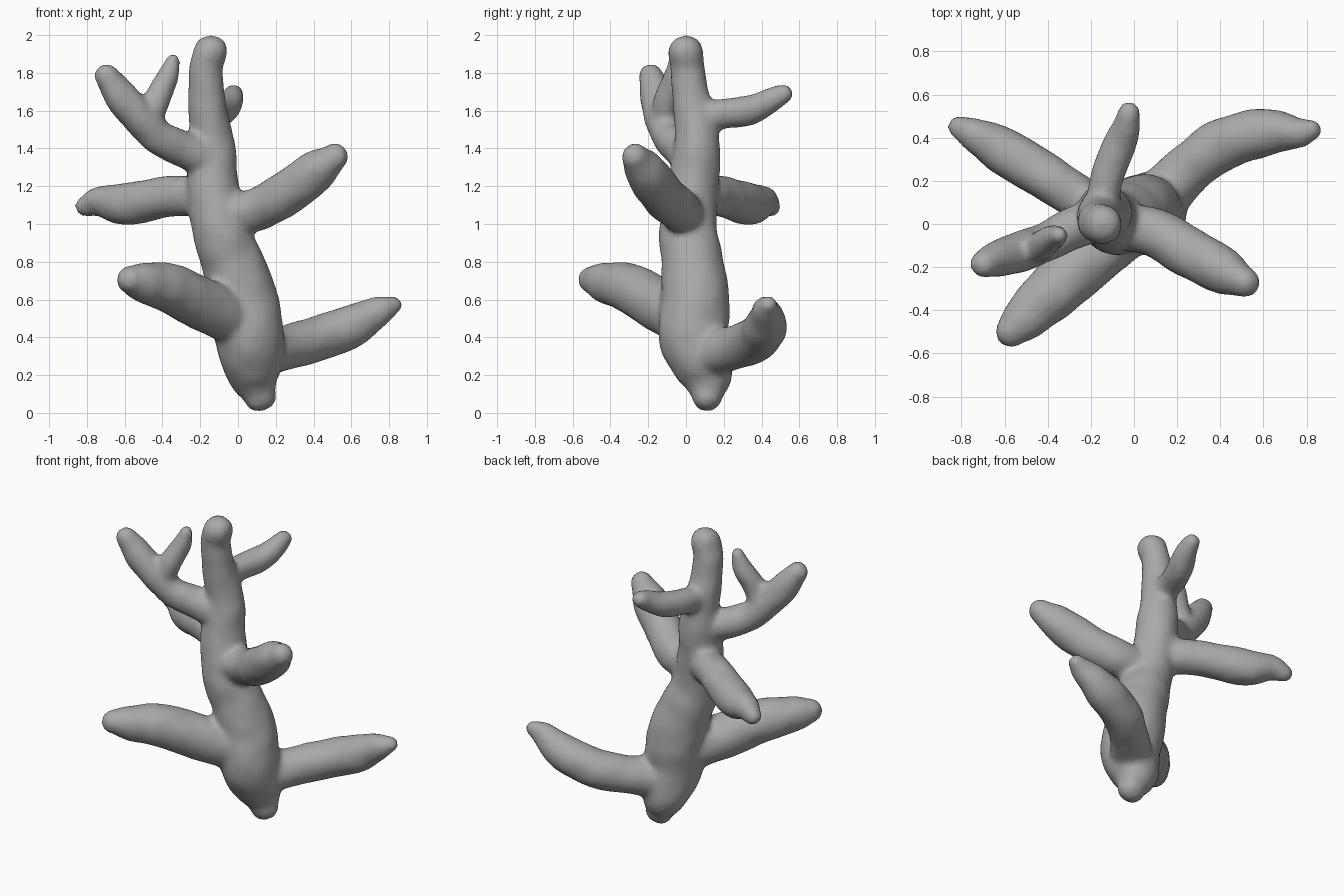
import bpy, bmesh, math
from mathutils import Vector, noise

cube = bpy.data.objects.get("Cube")
if cube:
    bpy.data.objects.remove(cube, do_unlink=True)

SIDES, STEPS = 24, 6


def catmull(a, b, c, d, t):
    return 0.5 * (2 * b + (c - a) * t + (2 * a - 5 * b + 4 * c - d) * t * t
                  + (3 * b - a - 3 * c + d) * t ** 3)


def limb(bm, points, round_start=False):
    """Closed tapering tube through (x, y, z, radius) points, with domed ends."""
    p = [Vector(q) for q in points]
    p = [2 * p[0] - p[1]] + p + [2 * p[-1] - p[-2]]
    path = [catmull(*p[i:i + 4], k / STEPS) for i in range(len(p) - 3) for k in range(STEPS)]
    path.append(p[-2])
    # Domed ends: extra shrinking rings past each end
    def dome(end, inner):
        out = (end.xyz - inner.xyz).normalized()
        r = end.w
        return [Vector((*(end.xyz + out * r * math.sin(a)), r * math.cos(a)))
                for a in (math.radians(20 * k) for k in range(1, 5))]
    path = dome(path[0], path[1])[::-1] + path + dome(path[-1], path[-2])
    side = None
    rings = []
    for i, c in enumerate(path):
        tangent = (path[min(i + 1, len(path) - 1)].xyz - path[max(i - 1, 0)].xyz).normalized()
        if side is None:
            side = tangent.orthogonal()
        side = (side - tangent * side.dot(tangent)).normalized()
        other = tangent.cross(side)
        rings.append([bm.verts.new(c.xyz + c.w * (side * math.cos(a) + other * math.sin(a)))
                      for a in (2 * math.pi * k / SIDES for k in range(SIDES))])
    for r0, r1 in zip(rings, rings[1:]):
        for k in range(SIDES):
            j = (k + 1) % SIDES
            bm.faces.new((r0[k], r0[j], r1[j], r1[k]))
    bm.faces.new(rings[0][::-1])
    bm.faces.new(rings[-1])


trunk = [(.115, .11, .09, .085), (.085, .105, .2, .145), (.06, .04, .4, .185),
         (.03, .05, .6, .182), (-.03, .035, .8, .165), (-.09, .01, .96, .152),
         (-.135, .035, 1.2, .138), (-.135, .06, 1.4, .122), (-.16, .04, 1.6, .104),
         (-.172, .01, 1.8, .092), (-.145, 0, 1.91, .092)]
branches = [
    # lower left
    [(.08, .08, .30, .13), (.25, .25, .345, .118), (.4, .365, .39, .122),
     (.6, .425, .46, .113), (.75, .425, .54, .078), (.82, .44, .57, .05)],
    # lower front right
    [(0, 0, .48, .13), (-.18, -.14, .57, .14), (-.36, -.3, .66, .133),
     (-.5, -.43, .69, .108), (-.575, -.5, .705, .075)],
    # middle back right
    [(-.13, .03, 1.13, .1), (-.3, .15, 1.15, .108), (-.45, .245, 1.13, .112),
     (-.6, .335, 1.105, .112), (-.73, .41, 1.12, .083), (-.81, .45, 1.095, .055)],
    # middle front left
    [(-.08, 0, 1.04, .11), (.1, -.04, 1.08, .115), (.25, -.13, 1.16, .118),
     (.4, -.21, 1.27, .112), (.51, -.27, 1.355, .073)],
    # upper right and its twig
    [(-.15, .03, 1.34, .1), (-.3, -.03, 1.4, .098), (-.42, -.09, 1.46, .092),
     (-.53, -.13, 1.57, .092), (-.63, -.16, 1.69, .088), (-.695, -.185, 1.785, .066)],
    [(-.47, -.11, 1.54, .07), (-.43, -.1, 1.66, .072), (-.37, -.06, 1.78, .058),
     (-.345, -.05, 1.86, .042)],
    # upper back
    [(-.15, .05, 1.56, .08), (-.13, .2, 1.585, .077), (-.09, .32, 1.6, .08),
     (-.04, .43, 1.645, .072), (-.025, .515, 1.685, .053)],
]

# Trunk and branches in one mesh, with slightly lumpy skin
bm = bmesh.new()
for points in [trunk] + branches:
    limb(bm, points)
bmesh.ops.recalc_face_normals(bm, faces=bm.faces)
bm.normal_update()
for v in bm.verts:
    v.co += v.normal * 0.008 * noise.noise(v.co * 9)
mesh = bpy.data.meshes.new("branching_coral")
bm.to_mesh(mesh)
bm.free()
coral = bpy.data.objects.new("branching_coral", mesh)
bpy.context.collection.objects.link(coral)

# Fuse the limbs into one skin and soften the joints
fuse = coral.modifiers.new("fuse", 'REMESH')
fuse.mode = 'VOXEL'
fuse.voxel_size = 0.018
fuse.use_smooth_shade = True
soften = coral.modifiers.new("soften", 'SMOOTH')
soften.factor = 0.5
soften.iterations = 8

grey = bpy.data.materials.new("stone_grey")
grey.use_nodes = True
colour = (0.4, 0.4, 0.4, 1)
grey.diffuse_color = colour
grey.node_tree.nodes["Principled BSDF"].inputs["Base Color"].default_value = colour
mesh.materials.append(grey)
